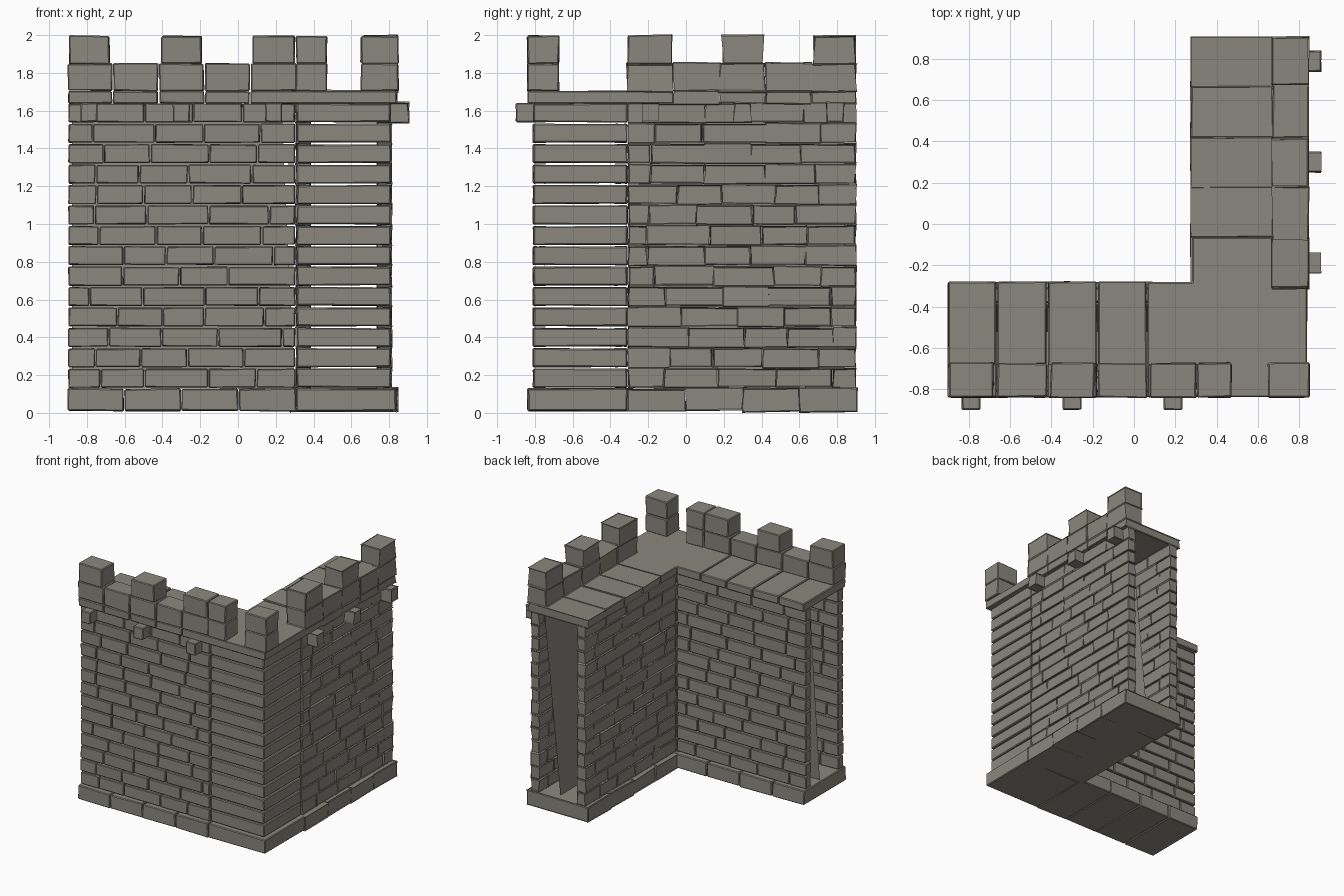
import bpy, bmesh, random
from mathutils import Vector

if "Cube" in bpy.data.objects:
    bpy.data.objects.remove(bpy.data.objects["Cube"])

random.seed(7)
stone = bpy.data.materials.new("grey stone")
stone.diffuse_color = (0.255, 0.243, 0.208, 1)
stone.use_nodes = True
stone.node_tree.nodes["Principled BSDF"].inputs["Base Color"].default_value = stone.diffuse_color


def finish(name, bm):
    bmesh.ops.recalc_face_normals(bm, faces=bm.faces)
    me = bpy.data.meshes.new(name)
    bm.to_mesh(me)
    bm.free()
    me.materials.append(stone)
    ob = bpy.data.objects.new(name, me)
    bpy.context.collection.objects.link(ob)


def block(bm, x, y, z, side=False, jitter=0.004, bevel=0.006):
    """Rough chamfered stone; side=True reflects it from the front wing to the right wing."""
    t = bmesh.new()
    bmesh.ops.create_cube(t, size=1)
    for v in t.verts:
        p = [r[0] if c < 0 else r[1] for c, r in zip(v.co, (x, y, z))]
        p = [c + random.uniform(-jitter, jitter) for c in p]
        p[2] = max(p[2], 0)
        v.co = Vector((-p[1], -p[0], p[2])) if side else Vector(p)
    bmesh.ops.bevel(t, geom=t.edges[:], offset=bevel, segments=1, affect='EDGES')
    me = bpy.data.meshes.new("tmp")
    t.to_mesh(me)
    t.free()
    bm.from_mesh(me)
    bpy.data.meshes.remove(me)


ROWS, PITCH, Z0, GAP = 14, 0.108, 0.13, 0.005


def row_z(i):
    return (Z0 + i * PITCH + GAP, Z0 + (i + 1) * PITCH - GAP)


def brick_skin(name, y, side):
    bm = bmesh.new()
    for i in range(ROWS):
        a = -0.9
        length = random.uniform(0.1, 0.32)
        while a < 0.305:
            b = a + length
            if 0.305 - b < 0.07:
                b = 0.305
            block(bm, (a + 0.003, b - 0.003), y, row_z(i), side, 0.0025, 0.005)
            a = b
            length = random.uniform(0.22, 0.34)
    finish(name, bm)


for side, wing in ((False, "front"), (True, "right")):
    # two brick skins of the hollow wall
    brick_skin(wing + "_outer_bricks", (-0.81, -0.74), side)
    brick_skin(wing + "_inner_bricks", (-0.38, -0.31), side)

    # plinth stones
    bm = bmesh.new()
    for a, b in ((-0.9, -0.605), (-0.6, -0.303), (-0.298, 0.0), (0.005, 0.307)):
        block(bm, (a, b), (-0.84, -0.28), (0.01, 0.128), side)
    finish(wing + "_plinth", bm)

    # walkway slabs
    bm = bmesh.new()
    for a, b in ((-0.9, -0.667), (-0.66, -0.423), (-0.416, -0.18), (-0.174, 0.06)):
        block(bm, (a, b), (-0.838, -0.28), (1.638, 1.704), side, 0.003)
    finish(wing + "_walkway", bm)

    # parapet: low course plus merlons on top
    bm = bmesh.new()
    for a, b in ((-0.9, -0.667), (-0.66, -0.423), (-0.416, -0.18), (-0.174, 0.06), (0.07, 0.308)):
        block(bm, (a, b), (-0.84, -0.675), (1.704, 1.85), side)
    finish(wing + "_parapet", bm)
    bm = bmesh.new()
    for a, b in ((-0.893, -0.68), (-0.405, -0.192), (0.08, 0.302)):
        block(bm, (a, b), (-0.84, -0.672), (1.848, 1.996), side)
    finish(wing + "_merlons", bm)

    # small projecting corbels
    bm = bmesh.new()
    for c in (-0.788, -0.3, 0.188):
        block(bm, (c - 0.045, c + 0.045), (-0.9, -0.74), (1.54, 1.64), side, 0.002)
    finish(wing + "_corbels", bm)

# extra stones of the wide merlon and the corner merlon
bm = bmesh.new()
for z in ((1.704, 1.85), (1.848, 1.996)):
    block(bm, (0.308, 0.472), (-0.84, -0.672), z)
    block(bm, (0.65, 0.85), (-0.84, -0.672), z)
finish("corner_merlons", bm)

# corner quoins and corner plinth
bm = bmesh.new()
for i in range(ROWS):
    block(bm, (0.312, 0.808), (-0.808, -0.312), row_z(i), False, 0.0025)
block(bm, (0.31, 0.838), (-0.838, -0.31), (0.01, 0.128))
finish("corner_stones", bm)

# L-shaped corner walkway slab
bm = bmesh.new()
outline = ((0.066, -0.838), (0.838, -0.838), (0.838, -0.066), (0.282, -0.066),
           (0.282, -0.282), (0.066, -0.282))
f = bm.faces.new([bm.verts.new((x, y, 1.638)) for x, y in outline])
r = bmesh.ops.extrude_face_region(bm, geom=[f])
for v in r["geom"]:
    if isinstance(v, bmesh.types.BMVert):
        v.co.z = 1.704
bmesh.ops.bevel(bm, geom=bm.edges[:], offset=0.005, segments=1, affect='EDGES')
finish("corner_walkway", bm)

# slanted backing panels inside the hollow wings
for name, quad in (
    ("front_backing", ((-0.88, -0.52, 0.13), (0.30, -0.52, 0.13), (0.23, -0.39, 1.63), (-0.88, -0.39, 1.63))),
    ("right_backing", ((0.58, -0.3, 0.13), (0.58, 0.84, 0.13), (0.73, 0.84, 1.63), (0.73, -0.3, 1.63))),
):
    bm = bmesh.new()
    bm.faces.new([bm.verts.new(p) for p in quad])
    finish(name, bm)
